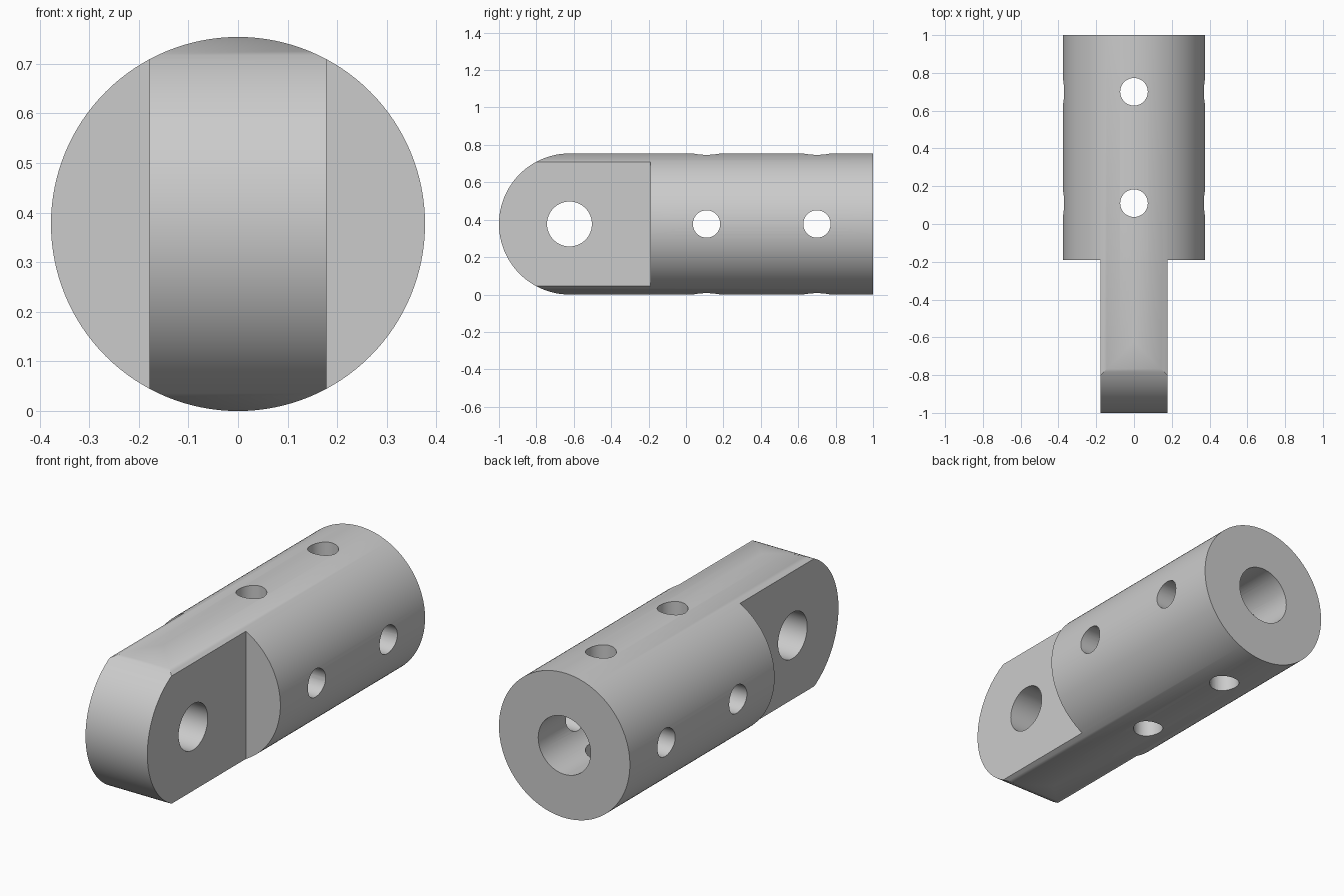
import bpy, bmesh, math
from mathutils import Matrix, Vector

cube = bpy.data.objects.get("Cube")
if cube:
    bpy.data.objects.remove(cube, do_unlink=True)

R = 0.377            # outer radius, also the height of the axis
PIN_Y = -0.623       # centre of the rounded end
SHOULDER_Y = -0.19
BORE_END_Y = -0.18
TONGUE = 0.178       # half width of the tongue
SIDES = 128

metal = bpy.data.materials.new("light grey metal")
metal.use_nodes = True
grey = (0.6, 0.6, 0.6, 1)
metal.diffuse_color = grey
metal.node_tree.nodes["Principled BSDF"].inputs["Base Color"].default_value = grey


def finish(name, bm):
    bmesh.ops.recalc_face_normals(bm, faces=bm.faces)
    mesh = bpy.data.meshes.new(name)
    bm.to_mesh(mesh)
    bm.free()
    mesh.materials.append(metal)
    obj = bpy.data.objects.new(name, mesh)
    bpy.context.collection.objects.link(obj)
    return obj


def rod(name, radius, length, centre, axis, sides):
    bm = bmesh.new()
    turn = Vector((0, 0, 1)).rotation_difference(Vector(axis)).to_matrix().to_4x4()
    bmesh.ops.create_cone(bm, cap_ends=True, segments=sides, radius1=radius,
                          radius2=radius, depth=length,
                          matrix=Matrix.Translation(centre) @ turn)
    return finish(name, bm)


def box(name, size, centre):
    bm = bmesh.new()
    bmesh.ops.create_cube(bm, size=1, matrix=Matrix.Translation(centre) @ Matrix.Diagonal((*size, 1)))
    return finish(name, bm)


def round_nosed_bar(name):
    # Round bar along y; its front rim follows the meeting line with a
    # half-round nose of the same radius, which is closed by strips across x
    bm = bmesh.new()
    front, back = [], []
    for i in range(SIDES):
        a = 2 * math.pi * i / SIDES
        x, z = R * math.sin(a), R + R * math.cos(a)
        front.append(bm.verts.new((x, PIN_Y - abs(x), z)))
        back.append(bm.verts.new((x, 1, z)))
    bm.faces.new(back)
    for i in range(SIDES):
        bm.faces.new((front[i - 1], front[i], back[i], back[i - 1]))
    for i in range(SIDES // 2):
        strip = (front[i], front[i + 1], front[-i - 1], front[-i])
        bm.faces.new(list(dict.fromkeys(strip)))
    return finish(name, bm)


def carve(body, cutter):
    mod = body.modifiers.new(cutter.name, "BOOLEAN")
    mod.operation = "DIFFERENCE"
    mod.solver = "EXACT"
    mod.object = cutter
    bpy.ops.object.modifier_apply(modifier=mod.name)
    bpy.data.objects.remove(cutter, do_unlink=True)


# Bar with half-round nose
body = round_nosed_bar("clevis_rod_end")
bpy.ops.object.select_all(action="DESELECT")
body.select_set(True)
bpy.context.view_layer.objects.active = body

# Blind bore from the back
carve(body, rod("bore", 0.151, 1.1 - BORE_END_Y, (0, (1.1 + BORE_END_Y) / 2, R), (0, 1, 0), 64))

# Crossed holes through the socket wall
for y in (0.11, 0.70):
    for axis in ((1, 0, 0), (0, 0, 1)):
        carve(body, rod("cross_hole", 0.073, 1, (0, y, R), axis, 48))

# Flat tongue
for side in (-1, 1):
    carve(body, box("tongue_cut", (1, 1, 2), (side * (TONGUE + 0.5), SHOULDER_Y - 0.5, R)))

# Pin hole through the tongue
carve(body, rod("pin_hole", 0.12, 1, (0, PIN_Y, R), (1, 0, 0), 64))

bpy.ops.object.shade_smooth_by_angle(angle=math.radians(30))
